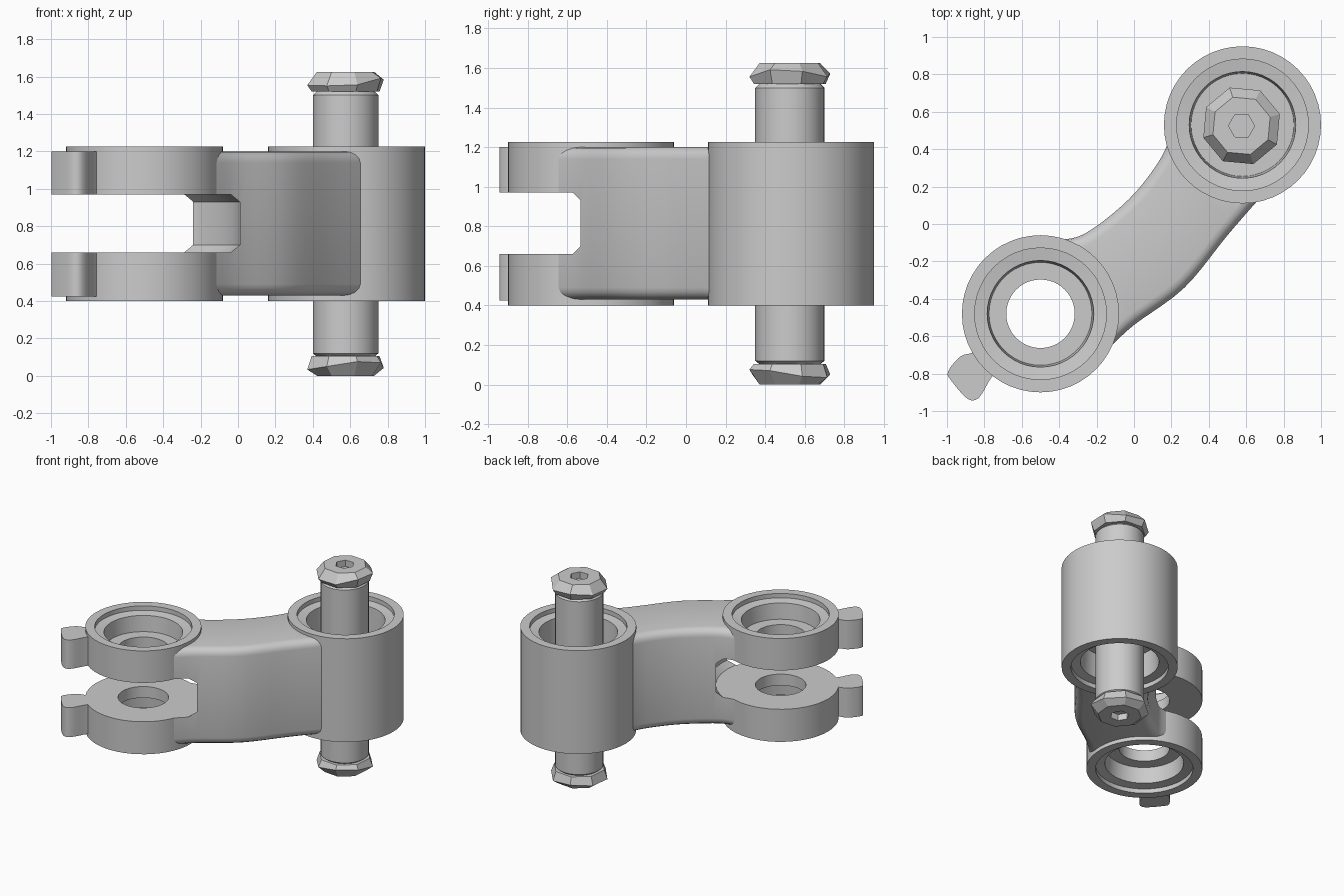
import bpy, bmesh, math, random
from mathutils import Vector

random.seed(4)
if "Cube" in bpy.data.objects:
    bpy.data.objects.remove(bpy.data.objects["Cube"])

steel = bpy.data.materials.new("light grey metal")
steel.use_nodes = True
colour = (0.6, 0.6, 0.6, 1)
steel.diffuse_color = colour
steel.node_tree.nodes["Principled BSDF"].inputs["Base Color"].default_value = colour

FORK = Vector((-0.5, -0.48))
BARREL = Vector((0.58, 0.53))
PIN = Vector((0.575, 0.525))
LOW, HIGH = 0.4, 1.225
GAP_LOW, GAP_HIGH = 0.66, 0.97
RADIUS = 0.42


def loft(name, rings, closed=False):
    """Skin equal rings of points, ending in caps or joined into a loop."""
    bm = bmesh.new()
    rings = [[bm.verts.new(p) for p in ring] for ring in rings]
    for a, b in zip(rings, rings[1:] + rings[:1] if closed else rings[1:]):
        for i in range(len(a)):
            bm.faces.new((a[i - 1], a[i], b[i], b[i - 1]))
    if not closed:
        bm.faces.new(rings[0])
        bm.faces.new(rings[-1])
    bmesh.ops.recalc_face_normals(bm, faces=bm.faces)
    mesh = bpy.data.meshes.new(name)
    bm.to_mesh(mesh)
    bm.free()
    mesh.materials.append(steel)
    obj = bpy.data.objects.new(name, mesh)
    bpy.context.collection.objects.link(obj)
    return obj


def lathe(name, centre, profile, sides, turn=0.0, closed=False):
    """Revolve (radius, z) pairs about a vertical axis."""
    angles = [math.tau * i / sides + turn for i in range(sides)]
    return loft(name, [[(centre.x + r * math.cos(a), centre.y + r * math.sin(a), z) for a in angles]
                       for r, z in profile], closed)


def smooth_line(points, steps=5):
    """Catmull-Rom curve through the points."""
    p = [Vector(q) for q in points]
    p = [2 * p[0] - p[1]] + p + [2 * p[-1] - p[-2]]
    out = []
    for a, b, c, d in zip(p, p[1:], p[2:], p[3:]):
        for k in range(steps):
            t = k / steps
            out.append(0.5 * (2 * b + (c - a) * t + (2 * a - 5 * b + 4 * c - d) * t * t
                              + (3 * b - a - 3 * c + d) * t ** 3))
    return out + [p[-2]]


def arm_section(left, right, z0, z1, r):
    """Upright rounded rectangle spanning two plan points."""
    across = right - left
    width = across.length
    across.normalize()
    corners = [(width - r, z1 - r), (r, z1 - r), (r, z0 + r), (width - r, z0 + r)]
    ring = []
    for quarter, (s, z) in enumerate(corners):
        for k in range(5):
            a = math.pi / 2 * (quarter + k / 4)
            q = left + across * (s + r * math.cos(a))
            ring.append((q.x, q.y, z + r * math.sin(a)))
    return ring


def cut(target, cutter):
    mod = target.modifiers.new("cut", 'BOOLEAN')
    mod.operation = 'DIFFERENCE'
    mod.solver = 'EXACT'
    mod.object = cutter
    bpy.context.view_layer.objects.active = target
    bpy.ops.object.modifier_apply(modifier=mod.name)
    bpy.data.objects.remove(cutter)


def soften(obj):
    bpy.ops.object.select_all(action='DESELECT')
    obj.select_set(True)
    bpy.context.view_layer.objects.active = obj
    bpy.ops.object.shade_smooth_by_angle(angle=math.radians(30))


# Curved arm, hollowed where the eyes sit
left_edge = [(-0.42, -0.09), (-0.26, -0.05), (-0.03, 0.13), (0.13, 0.33), (0.21, 0.5)]
right_edge = [(-0.14, -0.67), (0.0, -0.54), (0.27, -0.34), (0.5, -0.06), (0.7, 0.17)]
arm = loft("arm", [arm_section(a, b, LOW + 0.03, HIGH - 0.025, 0.06)
                   for a, b in zip(smooth_line(left_edge), smooth_line(right_edge))])
for centre in (FORK, BARREL):
    cut(arm, lathe("eye_cutter", centre, [(RADIUS - 0.008, 0), (RADIUS - 0.008, 2)], 48))

# Slot that splits the fork, with a rounded inner end
slot = [(0.47, GAP_LOW), (0.515, GAP_LOW + 0.04), (0.515, GAP_HIGH - 0.04), (0.47, GAP_HIGH)]
cut(arm, lathe("slot_cutter", FORK, slot, 32))
soften(arm)

# Stepped seat shared by all the eyes, as (radius, depth) from the outer face
seat = [(RADIUS, 0), (0.352, 0), (0.352, 0.035), (0.285, 0.045)]

# Two fork eyes, each with a stop tab
tab = smooth_line([(-0.74, -0.79), (-0.775, -0.84), (-0.83, -0.93), (-0.89, -0.935),
                   (-0.975, -0.84), (-0.995, -0.79), (-0.93, -0.71), (-0.87, -0.69), (-0.83, -0.66)], 3)
for side, outer, inner, sign in (("upper", HIGH, GAP_HIGH, -1), ("lower", LOW, GAP_LOW, 1)):
    rim = seat + [(0.275, 0.17), (0.183, 0.17)]
    profile = [(r, outer + sign * d) for r, d in rim] + [(0.183, inner), (RADIUS, inner)]
    soften(lathe(side + "_fork_eye", FORK, profile, 48, closed=True))
    soften(loft(side + "_stop_tab", [[(q.x, q.y, z) for q in tab] for z in (outer + sign * 0.025, inner)]))

# Barrel eye with a seat at each end
rim = seat + [(0.275, 0.24), (0.15, 0.24)]
profile = [(r, HIGH - d) for r, d in rim] + [(r, LOW + d) for r, d in reversed(rim)]
soften(lathe("barrel_eye", BARREL, profile, 48, closed=True))

# Pin through the barrel
shaft = [(0.15, 0.07), (0.15, 0.1), (0.175, 0.12), (0.175, 1.5), (0.155, 1.52), (0.155, 1.55)]
soften(lathe("pin_shaft", PIN, shaft, 32))

# Worn, faceted heads with a hexagonal socket
head = [(0.19, 0.105), (0.214, 0.055), (0.16, 0.0)]
for name, flip in (("pin_head_bottom", False), ("pin_head_top", True)):
    z = (lambda v: 1.625 - v) if flip else (lambda v: v)
    cap = lathe(name, PIN, [(r, z(h)) for r, h in head], 8, 0.3)
    for v in cap.data.vertices[8:16]:
        v.co.z += random.uniform(-0.025, 0.025)
    cut(cap, lathe("socket_cutter", PIN, [(0.07, z(-0.05)), (0.07, z(0.05))], 6))
